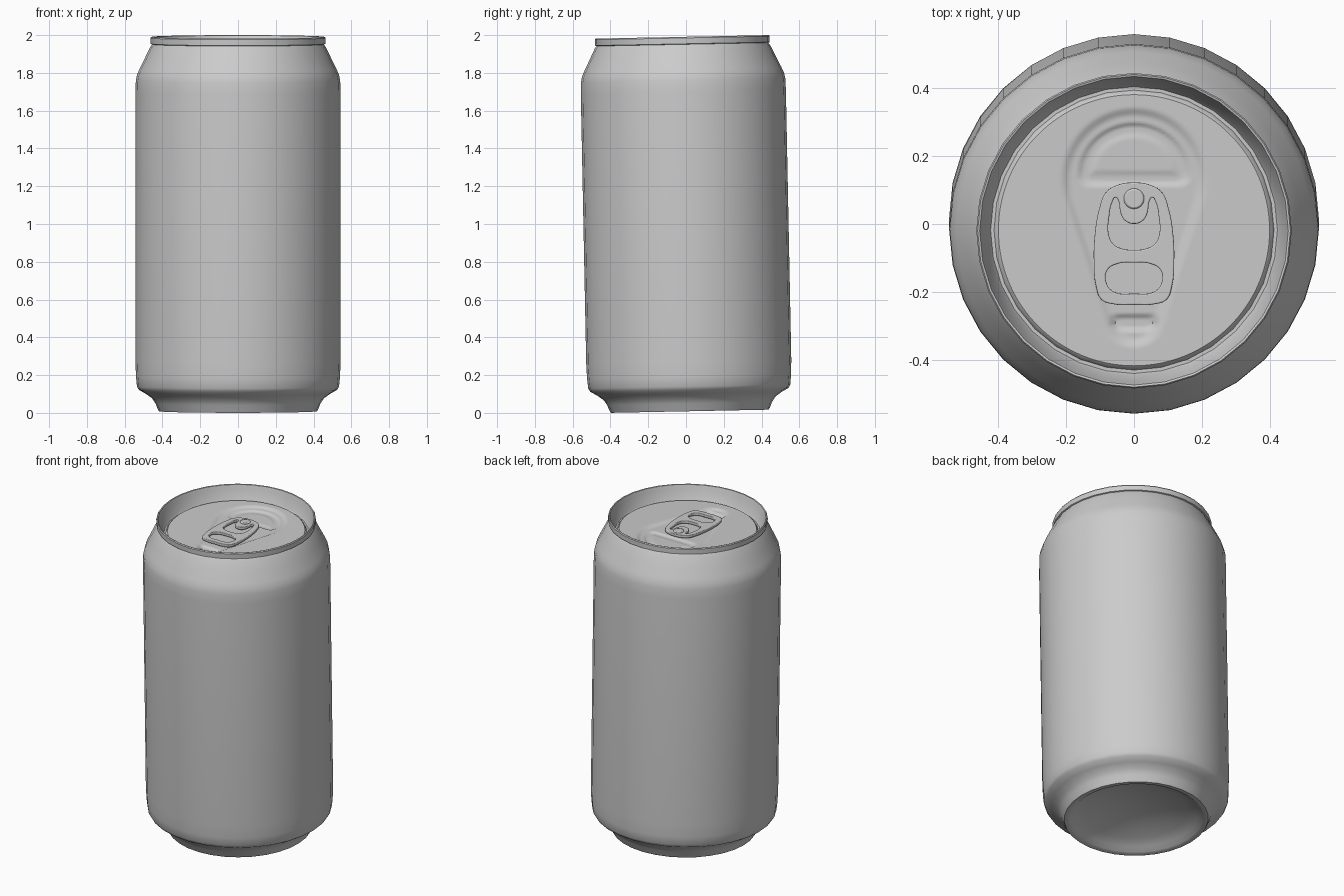
import bpy, bmesh, math
from mathutils import Matrix, Vector

if "Cube" in bpy.data.objects:
    bpy.data.objects.remove(bpy.data.objects["Cube"])

# The whole can leans slightly backwards-to-front about its middle
TILT = (Matrix.Translation((0, 0, 1)) @ Matrix.Rotation(0.02, 4, 'X')
        @ Matrix.Translation((0, 0, -1)))
LID_Z = 1.912
LEAN = 0.018          # sideways shift of the lid caused by the tilt


def finish(obj, angle=35):
    obj.data.transform(TILT)
    bpy.ops.object.select_all(action='DESELECT')
    obj.select_set(True)
    bpy.context.view_layer.objects.active = obj
    bpy.ops.object.shade_smooth_by_angle(angle=math.radians(angle))


def polar(name, rings, segments, height=None, angle=35):
    """Revolve (radius, z) rings; an optional height(x, y) is added to z."""
    bm = bmesh.new()
    loops = []
    for r, z in rings:
        n = 1 if r == 0 else segments
        loop = []
        for i in range(n):
            a = 2 * math.pi * i / segments
            x, y = r * math.cos(a), r * math.sin(a)
            loop.append(bm.verts.new((x, y, z + (height(x, y) if height else 0))))
        loops.append(loop)
    for a, b in zip(loops, loops[1:]):
        for i in range(segments):
            j = (i + 1) % segments
            if len(a) == 1:
                bm.faces.new((a[0], b[j], b[i]))
            elif len(b) == 1:
                bm.faces.new((a[i], a[j], b[0]))
            else:
                bm.faces.new((a[i], a[j], b[j], b[i]))
    mesh = bpy.data.meshes.new(name)
    bm.to_mesh(mesh)
    bm.free()
    obj = bpy.data.objects.new(name, mesh)
    bpy.context.collection.objects.link(obj)
    finish(obj, angle)
    return obj


# Can shell: domed base, foot, wall, neck, rolled rim, countersink groove
dome = [(0.36 * i / 6, 0.11 - 0.075 * (i / 6) ** 2) for i in range(7)]
shell = dome + [
    (0.385, 0.014), (0.40, 0.009), (0.418, 0.0085), (0.425, 0.02),
    (0.437, 0.05), (0.455, 0.077), (0.49, 0.102), (0.525, 0.122), (0.535, 0.14),
    (0.54, 0.19), (0.543, 0.27), (0.543, 1.70), (0.541, 1.76), (0.535, 1.79),
    (0.522, 1.82), (0.49, 1.885), (0.466, 1.935), (0.455, 1.951),
    (0.462, 1.954), (0.463, 1.985), (0.459, 1.991), (0.453, 1.989),
    (0.446, 1.965), (0.428, 1.905), (0.421, 1.894), (0.411, 1.894),
    (0.405, 1.906), (0.397, LID_Z)]
polar("can_shell", shell, 32)


# Lid panel: pressed relief described by distances to simple shapes
def press(distance, width, depth):
    t = min(1, max(0, 0.5 - distance / width))
    return -depth * t * t * (3 - 2 * t)


def teardrop(x, y):
    return min(math.hypot(x, y - (0.13 - 0.41 * t / 30)) - (0.2 - 0.13 * t / 30)
               for t in range(31))


def half_round(x, y, cy, radius, corner, sign):
    a = math.hypot(x, y - cy) - radius
    b = sign * (cy - y)
    d = math.hypot(a, b) if a > 0 and b > 0 else max(a, b)
    return d - corner


def relief(x, y):
    y -= LEAN
    h = press(teardrop(x, y), 0.03, 0.010)
    mouth = half_round(x, (y - 0.145) * 1.07 + 0.145, 0.145, 0.128, 0.03, 1)
    h += press(mouth, 0.014, 0.008)
    h -= press(mouth + 0.035, 0.02, 0.004)
    dx = max(0, abs(x) - 0.043)
    h += press(math.hypot(dx, y + 0.29) - 0.02, 0.016, 0.009)
    return h


N = 64
polar("lid_panel", [(0.398 * (1 - i / N), LID_Z) for i in range(N + 1)], 128, relief)


# Pull tab: outline with a finger hole and a U-shaped slot, mirrored halves
def mirrored_spline(curve, half):
    pts = half + [(-x, y) for x, y in reversed(half) if x > 0]
    s = curve.splines.new('BEZIER')
    s.bezier_points.add(len(pts) - 1)
    for p, (x, y) in zip(s.bezier_points, pts):
        p.co = (x, y + LEAN, 0)
        p.handle_left_type = p.handle_right_type = 'AUTO'
    s.use_cyclic_u = True
    s.resolution_u = 6


curve = bpy.data.curves.new("pull_tab", 'CURVE')
curve.dimensions = '2D'
curve.fill_mode = 'BOTH'
curve.extrude = 0.005
curve.bevel_depth = 0.004
curve.bevel_resolution = 2
curve.offset = -0.004
outline = [(0, 0.122), (0.045, 0.116), (0.083, 0.092), (0.102, 0.045),
           (0.115, -0.03), (0.118, -0.11), (0.112, -0.18), (0.095, -0.222),
           (0.06, -0.235), (0, -0.237)]
finger_hole = [(0, -0.113), (0.05, -0.117), (0.078, -0.135), (0.08, -0.175),
               (0.06, -0.198), (0, -0.204)]
slot = [(0, 0.001), (0.026, 0.01), (0.04, 0.035), (0.045, 0.066), (0.054, 0.078),
        (0.063, 0.066), (0.073, 0.02), (0.074, -0.03), (0.06, -0.059),
        (0.035, -0.072), (0, -0.076)]
for half in (outline, finger_hole, slot):
    mirrored_spline(curve, half)
temp = bpy.data.objects.new("pull_tab_curve", curve)
bpy.context.collection.objects.link(temp)
bpy.context.view_layer.update()
mesh = bpy.data.meshes.new_from_object(
    temp.evaluated_get(bpy.context.evaluated_depsgraph_get()))
bpy.data.objects.remove(temp)
mesh.transform(Matrix.Translation((0, 0, LID_Z + 0.008)))
tab = bpy.data.objects.new("pull_tab", mesh)
bpy.context.collection.objects.link(tab)
finish(tab)

# Rivet holding the tab
bpy.ops.mesh.primitive_cylinder_add(vertices=24, radius=0.03, depth=0.03)
rivet = bpy.context.object
rivet.name = "rivet"
bev = rivet.modifiers.new("round", 'BEVEL')
bev.width, bev.segments = 0.005, 2
rivet.data.transform(Matrix.Translation((0, 0.075 + LEAN, LID_Z + 0.008)))
finish(rivet)
